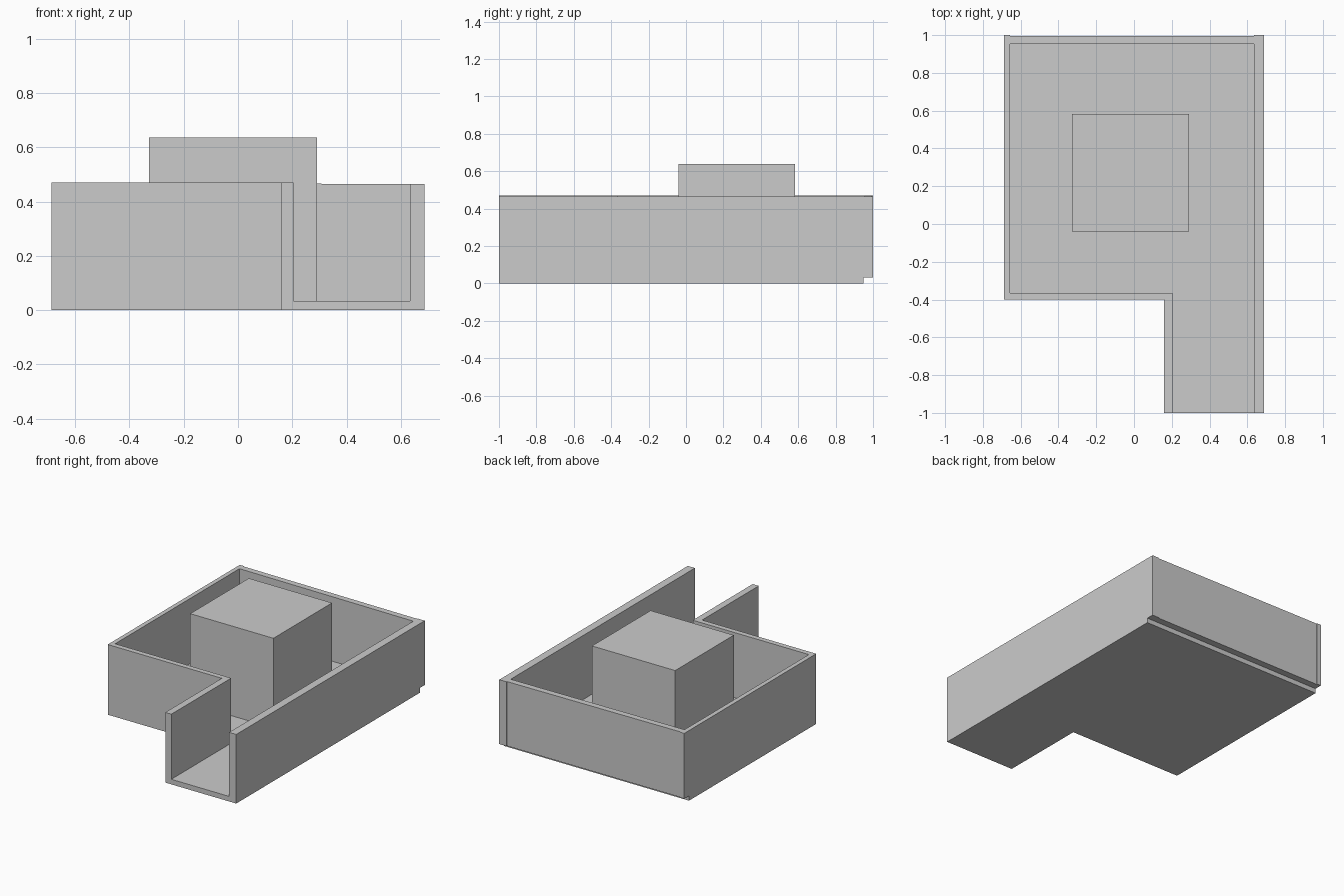
import bpy, bmesh

if "Cube" in bpy.data.objects:
    bpy.data.objects.remove(bpy.data.objects["Cube"])

FLOOR = 0.034
HI, LO = 0.471, 0.464


def new_object(name, bm):
    bmesh.ops.recalc_face_normals(bm, faces=bm.faces)
    mesh = bpy.data.meshes.new(name)
    bm.to_mesh(mesh)
    bm.free()
    obj = bpy.data.objects.new(name, mesh)
    bpy.context.collection.objects.link(obj)
    return obj


def box(name, lo, hi):
    bm = bmesh.new()
    bmesh.ops.create_cube(bm, size=1)
    for v in bm.verts:
        v.co = [hi[i] if v.co[i] > 0 else lo[i] for i in range(3)]
    return new_object(name, bm)


# Wall path: outer point, inner point, top height
back_l, back_r = (-0.657, 0.954), (0.634, 0.954)
path = [
    ((0.16, -1), (0.205, -1), HI),
    ((0.16, -0.4), (0.205, -0.365), HI),
    ((-0.687, -0.4), (-0.657, -0.365), HI),
    ((-0.687, 1), back_l, HI),
    ((-0.657, 1), back_l, HI),
    ((-0.657, 0.995), back_l, HI),
    ((0.634, 0.995), back_r, LO),
    ((0.634, 1), back_r, LO),
    ((0.687, 1), back_r, LO),
    ((0.687, -1), (0.634, -1), LO),
]

# Tray: L-shaped floor with walls, open at the front end of the passage
bm = bmesh.new()
cache = {}


def face(points):
    points = list(dict.fromkeys(points))
    if len(points) > 2:
        for p in points:
            if p not in cache:
                cache[p] = bm.verts.new(p)
        bm.faces.new([cache[p] for p in points])


for (o1, i1, h1), (o2, i2, h2) in zip(path, path[1:]):
    face([(*o1, 0), (*o2, 0), (*o2, h2), (*o1, h1)])
    face([(*o1, h1), (*o2, h2), (*i2, h2), (*i1, h1)])
    face([(*i1, FLOOR), (*i2, FLOOR), (*i2, h2), (*i1, h1)])
face([(*o, 0) for o, i, h in path])
face([(*i, FLOOR) for o, i, h in path])
(oa, ia, ha), (ob, ib, hb) = path[0], path[-1]
face([(*oa, 0), (*ob, 0), (*ob, hb), (*ib, hb),
      (*ib, FLOOR), (*ia, FLOOR), (*ia, ha), (*oa, ha)])
tray = new_object("walled_tray", bm)

# Step under the back wall
cutter = box("back_step_cutter", (-1, 0.949, -0.1), (1, 1.1, 0.032))
cutter.hide_render = True
cutter.hide_set(True)
cut = tray.modifiers.new("back_step", 'BOOLEAN')
cut.operation = 'DIFFERENCE'
cut.solver = 'EXACT'
cut.object = cutter

# Central block standing on the floor
box("central_block", (-0.327, -0.04, FLOOR), (0.291, 0.582, 0.637))
